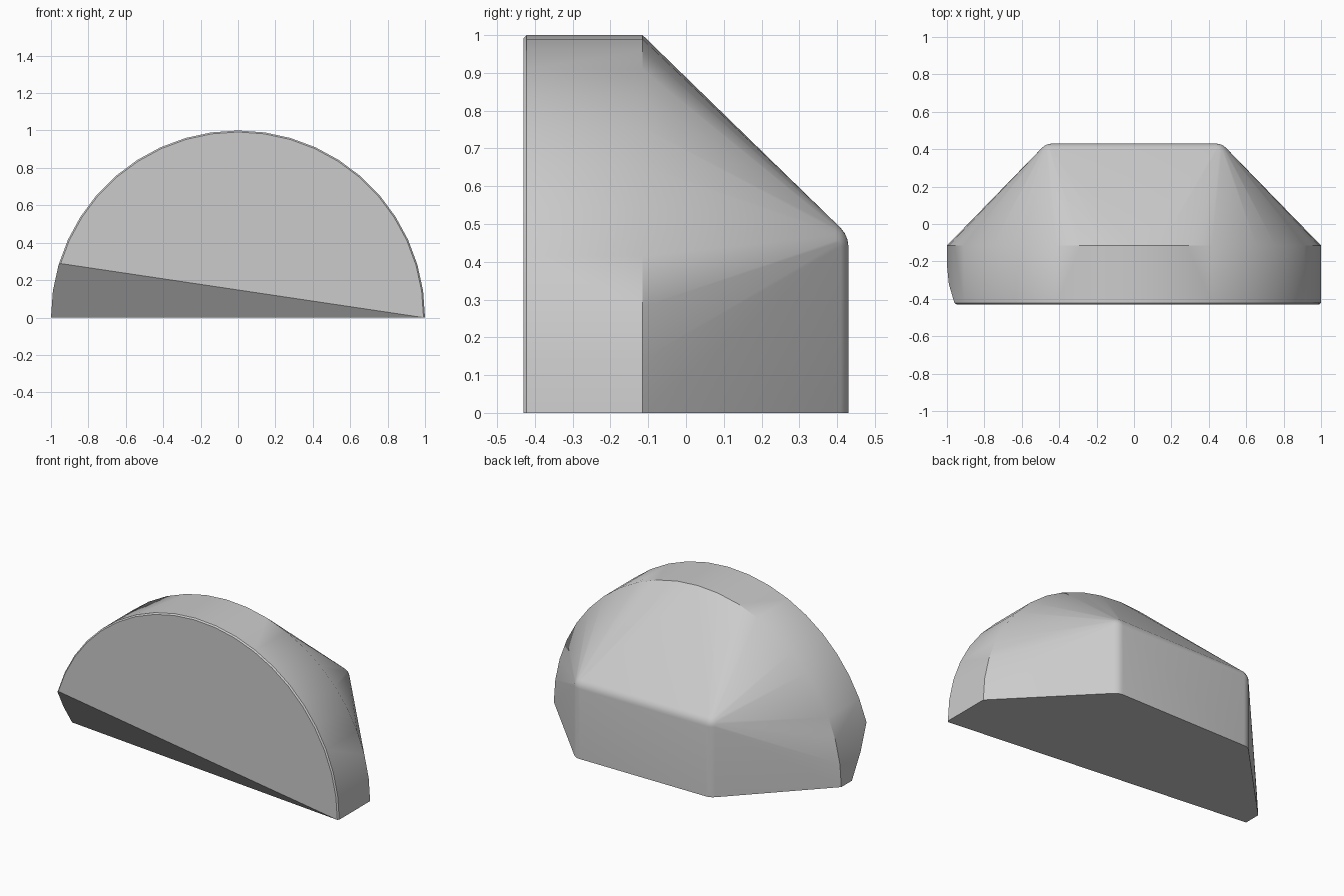
import bpy, bmesh
from math import sin, cos, pi, radians
from mathutils import Vector

cube = bpy.data.objects.get("Cube")
if cube:
    bpy.data.objects.remove(cube, do_unlink=True)

grey = bpy.data.materials.new("plain grey")
grey.use_nodes = True
tone = (0.6, 0.6, 0.6, 1)
grey.diffuse_color = tone
grey.node_tree.nodes["Principled BSDF"].inputs["Base Color"].default_value = tone

FRONT, BACK, SHOULDER = -0.43, 0.43, -0.115
SEGMENTS = 22
ROUND, CORNER = 0.07, 0.44      # rear edge rounding and its centre offset

bm = bmesh.new()

# Half-round front drum with a fine bevel on its front rim
for y, radius in ((FRONT, 0.992), (FRONT + 0.008, 1.0), (SHOULDER, 1.0)):
    for i in range(SEGMENTS + 1):
        a = pi * i / SEGMENTS
        bm.verts.new((radius * cos(a), y, radius * abs(sin(a)) if 0 < i < SEGMENTS else 0))

# Rounded rear block: quarter-ball corners on upright rounded edges
STEPS = 6
for side in (-1, 1):
    for i in range(STEPS + 1):
        a = pi / 2 * i / STEPS
        for j in range(STEPS + 1):
            b = pi / 2 * j / STEPS
            bm.verts.new((side * (CORNER + ROUND * sin(a) * cos(b)),
                          BACK - ROUND + ROUND * cos(a),
                          CORNER + ROUND * sin(a) * sin(b)))
        bm.verts.new((side * (CORNER + ROUND * sin(a)), BACK - ROUND + ROUND * cos(a), 0))

# Wrap everything in one taut skin
bmesh.ops.remove_doubles(bm, verts=bm.verts, dist=1e-5)
hull = bmesh.ops.convex_hull(bm, input=bm.verts)
loose = {v for v in hull["geom_interior"] + hull["geom_unused"]
         if isinstance(v, bmesh.types.BMVert) and v.is_valid}
bmesh.ops.delete(bm, geom=list(loose), context="VERTS")

# Slanted cut under the front face
p = Vector((-0.957, FRONT, 0.29))
q = Vector((0.99, FRONT, 0))
r = Vector((-1, -0.22, 0))
normal = (q - p).cross(r - p).normalized()
if normal.z > 0:
    normal.negate()
bmesh.ops.bisect_plane(bm, geom=bm.verts[:] + bm.edges[:] + bm.faces[:],
                       plane_co=p, plane_no=normal, clear_outer=True, dist=1e-5)
bmesh.ops.holes_fill(bm, edges=[e for e in bm.edges if e.is_boundary], sides=0)
bmesh.ops.dissolve_limit(bm, angle_limit=radians(0.2), verts=bm.verts, edges=bm.edges)
bmesh.ops.recalc_face_normals(bm, faces=bm.faces)

mesh = bpy.data.meshes.new("tapered_half_round_body")
bm.to_mesh(mesh)
bm.free()
mesh.materials.append(grey)
body = bpy.data.objects.new("tapered_half_round_body", mesh)
bpy.context.collection.objects.link(body)

# Smooth shading with crisp main edges
bpy.ops.object.select_all(action="DESELECT")
body.select_set(True)
bpy.context.view_layer.objects.active = body
bpy.ops.object.shade_smooth_by_angle(angle=radians(35))
